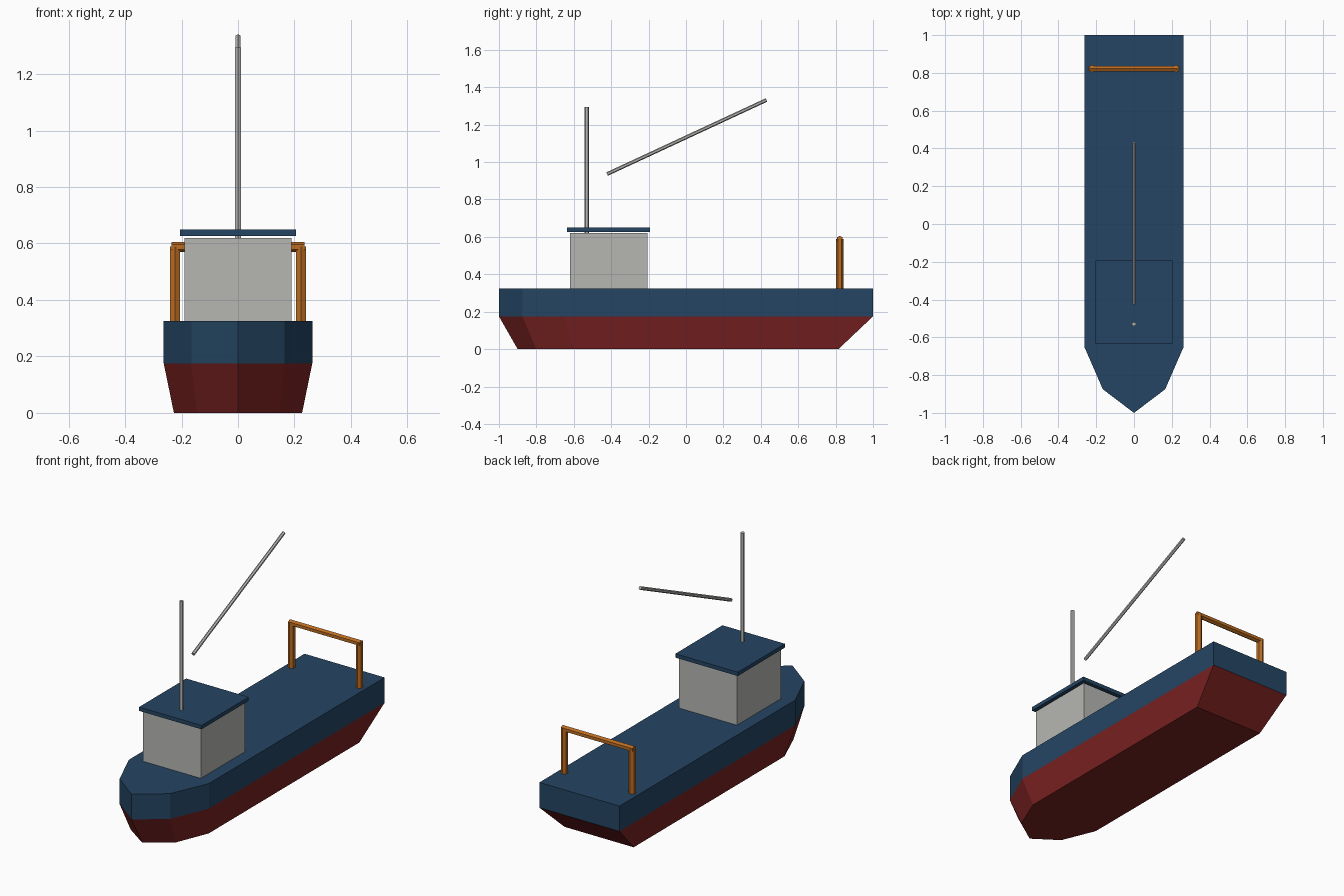
import bpy, bmesh
from mathutils import Vector

cube = bpy.data.objects.get("Cube")
if cube:
    bpy.data.objects.remove(cube, do_unlink=True)


def material(name, rgb):
    m = bpy.data.materials.new(name)
    m.use_nodes = True
    color = (*rgb, 1)
    m.diffuse_color = color
    m.node_tree.nodes["Principled BSDF"].inputs["Base Color"].default_value = color
    return m


navy = material("navy paint", (0.018, 0.06, 0.125))
red = material("red hull paint", (0.2, 0.016, 0.016))
grey = material("light grey", (0.47, 0.47, 0.45))
orange = material("orange paint", (0.5, 0.15, 0.016))


def finish(name, bm, *mats):
    bmesh.ops.recalc_face_normals(bm, faces=bm.faces)
    mesh = bpy.data.meshes.new(name)
    bm.to_mesh(mesh)
    bm.free()
    for m in mats:
        mesh.materials.append(m)
    ob = bpy.data.objects.new(name, mesh)
    bpy.context.collection.objects.link(ob)
    return ob


def box(name, low, high, mat):
    low, high = Vector(low), Vector(high)
    bm = bmesh.new()
    bmesh.ops.create_cube(bm, size=1)
    for v in bm.verts:
        v.co = (low + high) / 2 + v.co * (high - low)
    return finish(name, bm, mat)


def bar(name, start, end, radius, mat):
    """Six-sided bar between two points."""
    start, end = Vector(start), Vector(end)
    axis = end - start
    bm = bmesh.new()
    bmesh.ops.create_cone(bm, cap_ends=True, segments=6, radius1=radius,
                          radius2=radius, depth=axis.length)
    ob = finish(name, bm, mat)
    ob.location = (start + end) / 2
    ob.rotation_euler = axis.to_track_quat("Z", "Y").to_euler()
    return ob


# Hull: three stacked outlines, half of each mirrored across the centre line
deck = [(0.263, 1), (0.263, -0.65), (0.165, -0.875), (0, -1)]
keel = [(0.227, 0.815), (0.227, -0.6), (0.145, -0.8), (0, -0.9)]
bm = bmesh.new()
rings = []
for half, z in ((keel, 0), (deck, 0.175), (deck, 0.325)):
    outline = half + [(-x, y) for x, y in reversed(half[:-1])]
    rings.append([bm.verts.new((x, y, z)) for x, y in outline])
count = len(rings[0])
for level, (low, high) in enumerate(zip(rings, rings[1:])):
    for i in range(count):
        j = (i + 1) % count
        bm.faces.new((low[i], low[j], high[j], high[i])).material_index = level
bm.faces.new(rings[0])
bm.faces.new(rings[-1]).material_index = 1
finish("hull", bm, red, navy)

# Wheelhouse
box("wheelhouse", (-0.19, -0.62, 0.325), (0.19, -0.207, 0.62), grey)
box("wheelhouse_roof", (-0.205, -0.635, 0.626), (0.205, -0.193, 0.649), navy)

# Mast and boom
bar("mast", (0, -0.53, 0.62), (0, -0.53, 1.295), 0.012, grey)
bar("boom", (0, -0.422, 0.936), (0, 0.43, 1.332), 0.01, grey)

# Stern gantry
for side, x in (("left", 0.223), ("right", -0.223)):
    bar("gantry_leg_" + side, (x, 0.822, 0.325), (x, 0.822, 0.59), 0.02, orange)
bar("gantry_beam", (-0.235, 0.822, 0.588), (0.235, 0.822, 0.588), 0.018, orange)
